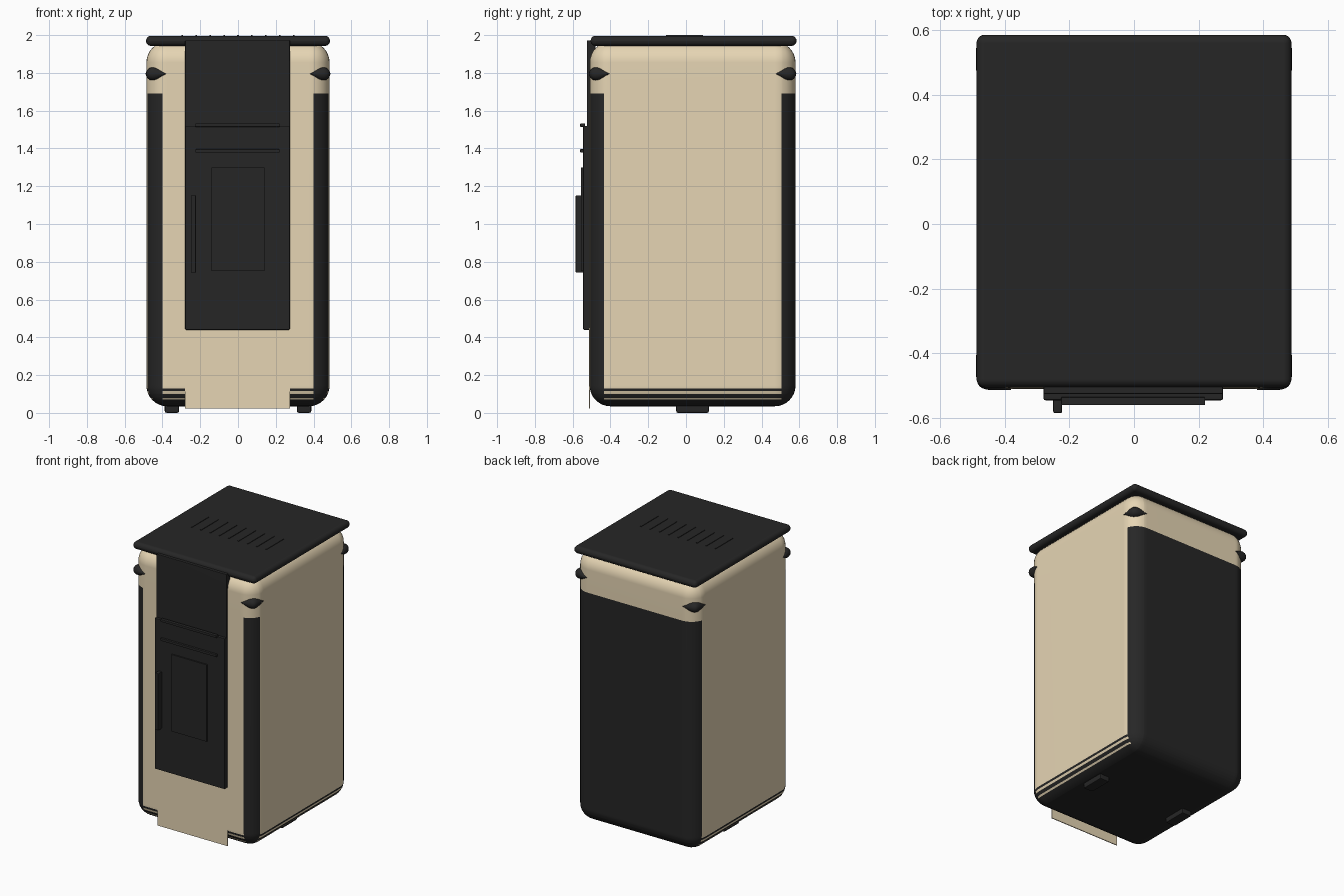
import bpy, bmesh, math
from mathutils import Vector

if "Cube" in bpy.data.objects:
    bpy.data.objects.remove(bpy.data.objects["Cube"])


def material(name, rgb):
    m = bpy.data.materials.new(name)
    m.diffuse_color = (*rgb, 1)
    m.use_nodes = True
    m.node_tree.nodes["Principled BSDF"].inputs["Base Color"].default_value = m.diffuse_color
    return m


TAN = material("tan enamel", (0.79, 0.665, 0.455))
DARK = material("charcoal metal", (0.0195, 0.0195, 0.0195))


def finish(name, bm, mats, smooth=True):
    me = bpy.data.meshes.new(name)
    bm.normal_update()
    bm.to_mesh(me)
    bm.free()
    ob = bpy.data.objects.new(name, me)
    bpy.context.collection.objects.link(ob)
    for m in mats:
        me.materials.append(m)
    if smooth:
        bpy.ops.object.select_all(action='DESELECT')
        ob.select_set(True)
        bpy.context.view_layer.objects.active = ob
        bpy.ops.object.shade_smooth_by_angle(angle=math.radians(35))
        wn = ob.modifiers.new("flat_face_normals", 'WEIGHTED_NORMAL')
        wn.keep_sharp = True
    return ob


def box_mesh(x, y, z, radius=0.0, segments=1):
    """Box from (min, max) ranges with optional rounded edges."""
    bm = bmesh.new()
    bmesh.ops.create_cube(bm, size=1)
    for v in bm.verts:
        v.co = Vector([(a + b) / 2 + c * (b - a)
                       for c, (a, b) in zip(v.co, (x, y, z))])
    if radius:
        bmesh.ops.bevel(bm, geom=bm.edges[:], offset=radius, segments=segments,
                        profile=0.5, affect='EDGES', clamp_overlap=True)
    return bm


def box(name, x, y, z, mat=DARK, radius=0.0, segments=1):
    return finish(name, box_mesh(x, y, z, radius, segments), [mat], radius > 0)


# Rounded body: tan shell with dark corners, back, base and base stripes
STRIPES = ((0.0, 0.07), (0.08, 0.10), (0.115, 0.13))
bm = box_mesh((-0.485, 0.485), (-0.51, 0.58), (0.035, 1.965), 0.11, 8)
cuts = [((0, 0, z), (0, 0, 1)) for z in (0.07, 0.08, 0.10, 0.115, 0.13, 1.69)]
cuts += [((x, 0, 0), (1, 0, 0)) for x in (-0.40, 0.40)]
cuts += [((0, y, 0), (0, 1, 0)) for y in (-0.435, 0.505)]
for co, no in cuts:
    bmesh.ops.bisect_plane(bm, geom=bm.verts[:] + bm.edges[:] + bm.faces[:],
                           plane_co=co, plane_no=no)
bm.normal_update()
for f in bm.faces:
    c, n = f.calc_center_median(), f.normal
    corner = abs(c.x) > 0.40 and (c.y < -0.435 or c.y > 0.505)
    back = n.y > 0.7
    stripe = any(lo < c.z < hi for lo, hi in STRIPES)
    f.material_index = int(stripe or (c.z < 1.69 and (corner or back)))
finish("body", bm, [TAN, DARK])

# Lid with rounded rim and raised vent ribs
box("lid", (-0.487, 0.487), (-0.505, 0.585), (1.943, 1.996), DARK, 0.026, 5)
for i in range(9):
    x = (i - 4) * 0.074
    box("lid_vent_rib", (x - 0.004, x + 0.004), (-0.105, 0.09), (1.99, 2.0))


# Corner lugs: pointed lens shapes wrapped around each rounded corner
def corner_lug(sx, sy, nu=20, nv=10):
    bm = bmesh.new()
    rows = []
    for i in range(nu + 1):
        a = math.pi / 2 * i / nu
        ca, sa = math.cos(a), math.sin(a)
        r = 0.109 * (ca ** 6 + sa ** 6) ** (-1 / 6)
        h = 0.034 * max(math.sin(2 * a), 0) ** 0.8
        row = []
        for j in range(nv + 1):
            p = math.pi * (j / nv - 0.5)
            s = r * (0.75 + 0.25 * math.cos(p))
            row.append(bm.verts.new((sx * (0.38 + s * ca),
                                     0.035 + sy * (0.44 + s * sa),
                                     1.795 + h * math.sin(p))))
        rows.append(row)
    for r0, r1 in zip(rows, rows[1:]):
        for j in range(nv):
            bm.faces.new((r0[j], r1[j], r1[j + 1], r0[j + 1]))
        bm.faces.new((r0[nv], r1[nv], r1[0], r0[0]))
    bmesh.ops.remove_doubles(bm, verts=bm.verts[:], dist=0.0003)
    bmesh.ops.recalc_face_normals(bm, faces=bm.faces[:])
    finish("corner_lug", bm, [DARK])


for sx in (-1, 1):
    for sy in (-1, 1):
        corner_lug(sx, sy)

# Front chute: lower apron, upper panel and door
box("front_apron", (-0.28, 0.275), (-0.513, -0.507), (0.022, 0.45), TAN)
box("upper_front_panel", (-0.28, 0.275), (-0.525, -0.48), (1.515, 1.972), DARK, 0.004, 2)
box("door", (-0.28, 0.275), (-0.545, -0.505), (0.44, 1.52), DARK, 0.006, 2)
box("door_inset_panel", (-0.14, 0.14), (-0.555, -0.54), (0.75, 1.30))

# Door trim bars and handle
for z in (1.387, 1.523):
    box("trim_bar", (-0.225, 0.22), (-0.56, -0.535), (z - 0.009, z + 0.009), DARK, 0.003, 2)
box("door_handle", (-0.25, -0.222), (-0.585, -0.54), (0.742, 1.152), DARK, 0.006, 2)

# Feet
for sx in (-1, 1):
    box("foot", (sx * 0.35 - 0.038, sx * 0.35 + 0.038), (-0.052, 0.122),
        (0.0, 0.05), DARK, 0.01, 2)
